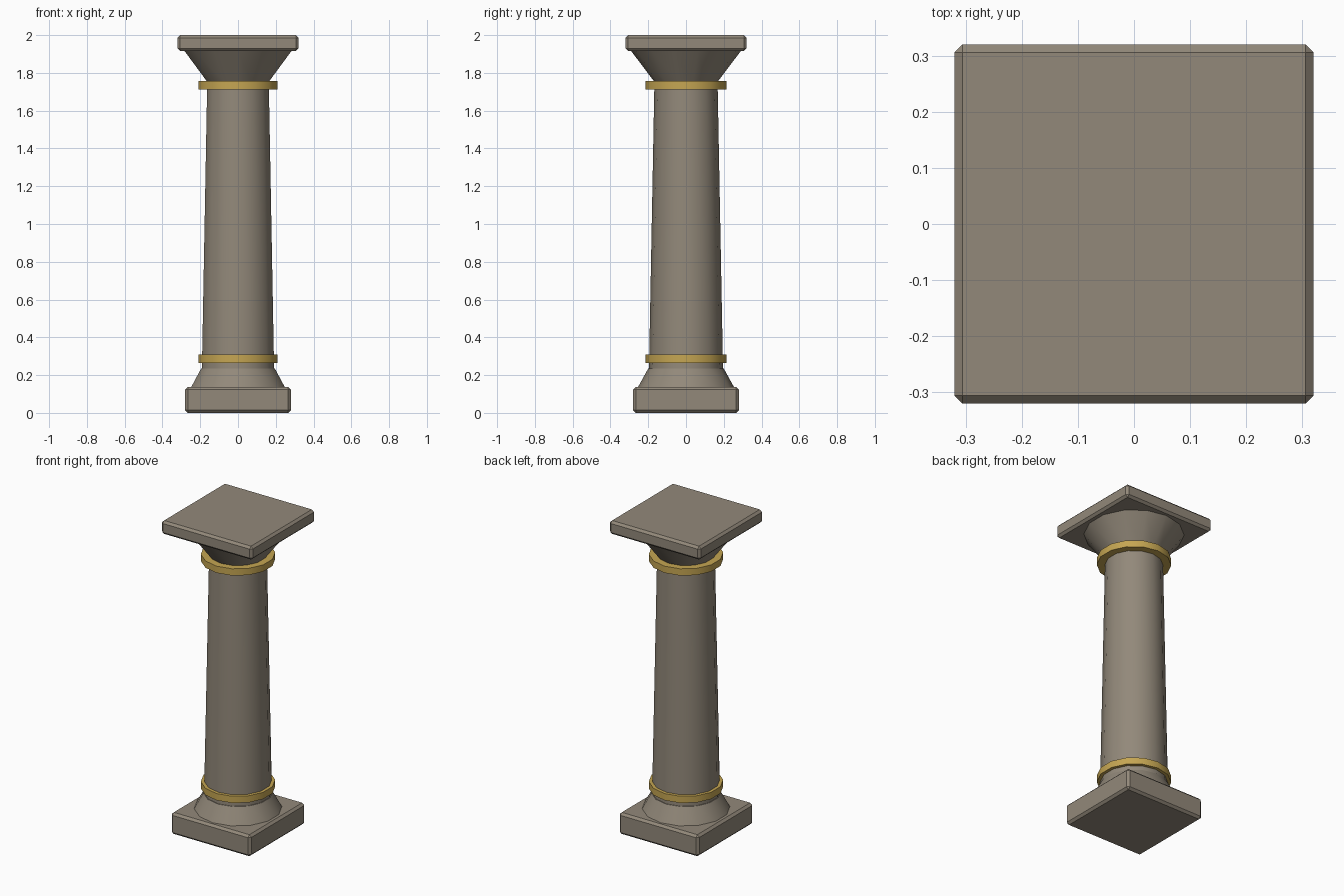
import bpy
import math

cube = bpy.data.objects.get("Cube")
if cube:
    bpy.data.objects.remove(cube, do_unlink=True)

SIDES = 14


def material(name, rgb):
    mat = bpy.data.materials.new(name)
    mat.use_nodes = True
    color = (*rgb, 1)
    mat.diffuse_color = color
    mat.node_tree.nodes["Principled BSDF"].inputs["Base Color"].default_value = color
    return mat


stone = material("warm grey stone", (0.29, 0.25, 0.195))
gold = material("gold", (0.56, 0.38, 0.085))


def slab(name, half, z0, z1, bevel):
    """Square block with chamfered edges."""
    bpy.ops.mesh.primitive_cube_add(size=1, location=(0, 0, (z0 + z1) / 2))
    ob = bpy.context.object
    ob.name = name
    ob.scale = (2 * half, 2 * half, z1 - z0)
    bpy.ops.object.transform_apply(location=False, rotation=False, scale=True)
    mod = ob.modifiers.new("chamfer", "BEVEL")
    mod.width = bevel
    mod.segments = 1
    ob.data.materials.append(stone)


def drum(name, r0, r1, z0, z1, mat):
    """Round section tapering from r0 at z0 to r1 at z1."""
    bpy.ops.mesh.primitive_cone_add(vertices=SIDES, radius1=r0, radius2=r1,
                                    depth=z1 - z0, location=(0, 0, (z0 + z1) / 2))
    ob = bpy.context.object
    ob.name = name
    ob.data.materials.append(mat)
    bpy.ops.object.shade_smooth_by_angle(angle=math.radians(30))


# Square base and top
slab("plinth", 0.28, 0, 0.137, 0.014)
slab("abacus", 0.32, 1.915, 2.0, 0.014)

# Round stone sections
drum("base_flare", 0.255, 0.2, 0.135, 0.235, stone)
drum("shaft", 0.196, 0.167, 0.23, 1.76, stone)
drum("capital_flare", 0.165, 0.292, 1.75, 1.918, stone)

# Gold bands
for name, z in (("lower_band", 0.265), ("upper_band", 1.713)):
    drum(name, 0.215, 0.215, z, z + 0.043, gold)
